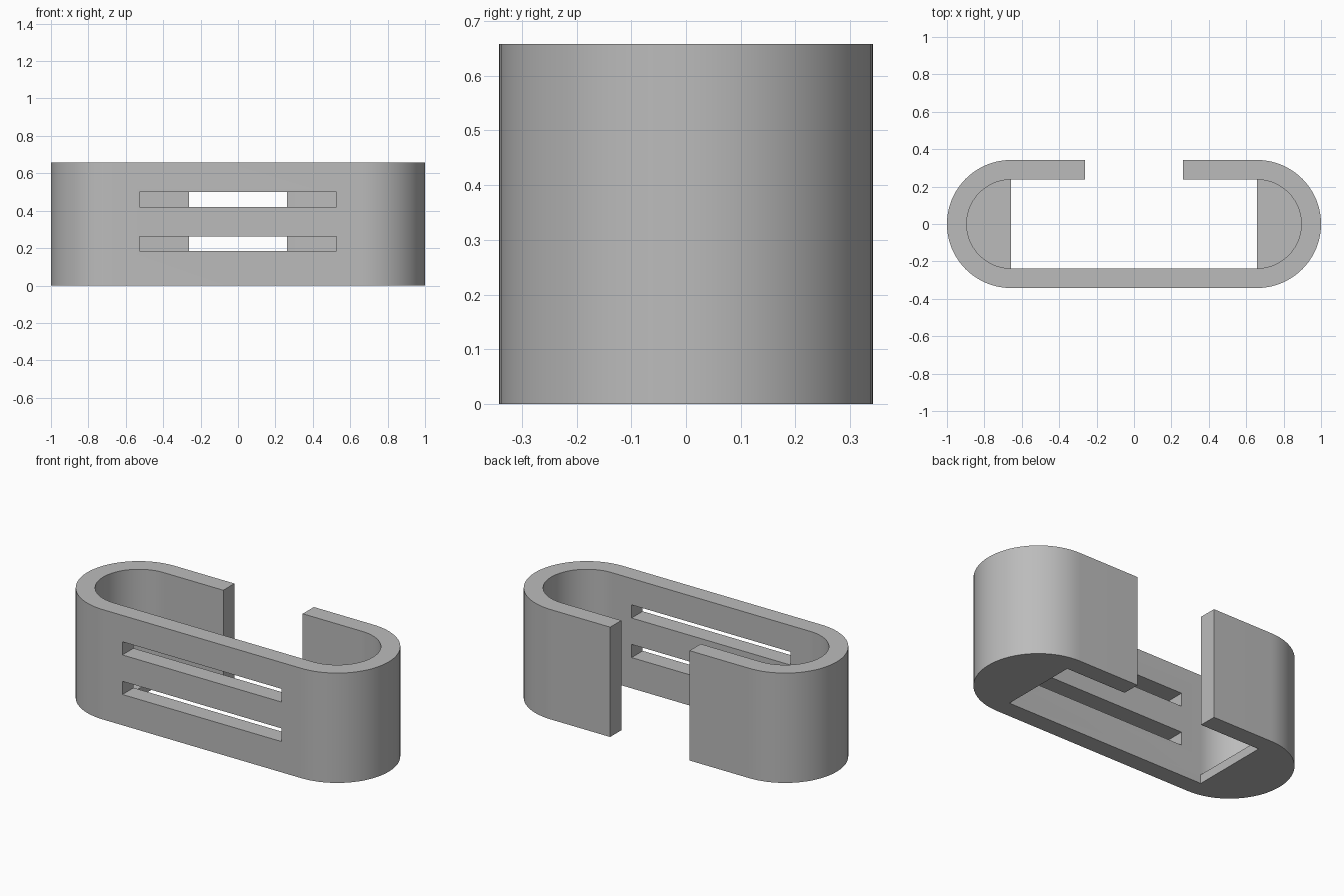
import bpy, bmesh
from math import pi, cos, sin, radians

old = bpy.data.objects.get("Cube")
if old:
    bpy.data.objects.remove(old, do_unlink=True)

UNIT = 1 / 19            # one design unit
HALF = 12.5 * UNIT       # half length of the straight walls
OUTER, INNER = 6.5 * UNIT, 4.5 * UNIT
HEIGHT, FLOOR = 12.5 * UNIT, 1 * UNIT
GAP = 5 * UNIT

grey = bpy.data.materials.new("plain grey")
grey.use_nodes = True
colour = (0.5, 0.5, 0.5, 1)
grey.diffuse_color = colour
grey.node_tree.nodes["Principled BSDF"].inputs["Base Color"].default_value = colour


def prism(name, outline, low, high):
    """Upright solid from a flat outline."""
    bm = bmesh.new()
    face = bm.faces.new([bm.verts.new((x, y, low)) for x, y in outline])
    side = bmesh.ops.extrude_face_region(bm, geom=[face])["geom"]
    tops = [v for v in side if isinstance(v, bmesh.types.BMVert)]
    bmesh.ops.translate(bm, verts=tops, vec=(0, 0, high - low))
    bmesh.ops.recalc_face_normals(bm, faces=bm.faces)
    mesh = bpy.data.meshes.new(name)
    bm.to_mesh(mesh)
    bm.free()
    mesh.materials.append(grey)
    obj = bpy.data.objects.new(name, mesh)
    bpy.context.collection.objects.link(obj)
    return obj


def stadium(radius, steps=40):
    """Two half circles joined by straight sides."""
    points = []
    for side, start in ((1, -pi / 2), (-1, pi / 2)):
        for i in range(steps + 1):
            a = start + pi * i / steps
            points.append((side * HALF + radius * cos(a), radius * sin(a)))
    return points


def rectangle(x, y0, y1):
    return [(-x, y0), (x, y0), (x, y1), (-x, y1)]


# Rounded clip body
body = prism("clip_body", stadium(OUTER), 0, HEIGHT)

# Cavity above the end floors, open middle, back gap and front slots
cutters = [
    prism("cavity_cutter", stadium(INNER), FLOOR, HEIGHT + 0.1),
    prism("middle_cutter", rectangle(HALF, -INNER, INNER), -0.1, FLOOR + 0.1),
    prism("gap_cutter", rectangle(GAP, 0, OUTER + 0.1), -0.1, HEIGHT + 0.1),
]
for low in (3.5, 8):
    cutters.append(prism("slot_cutter", rectangle(2 * GAP, -OUTER - 0.1, 0),
                         low * UNIT, (low + 1.5) * UNIT))

bpy.ops.object.select_all(action="DESELECT")
body.select_set(True)
bpy.context.view_layer.objects.active = body
for cutter in cutters:
    cutter.hide_render = True
    mod = body.modifiers.new(cutter.name, "BOOLEAN")
    mod.operation = "DIFFERENCE"
    mod.solver = "EXACT"
    mod.object = cutter
    bpy.ops.object.modifier_apply(modifier=mod.name)
    bpy.data.objects.remove(cutter, do_unlink=True)

# Smooth round ends, crisp edges
bpy.ops.object.shade_smooth_by_angle(angle=radians(30))
